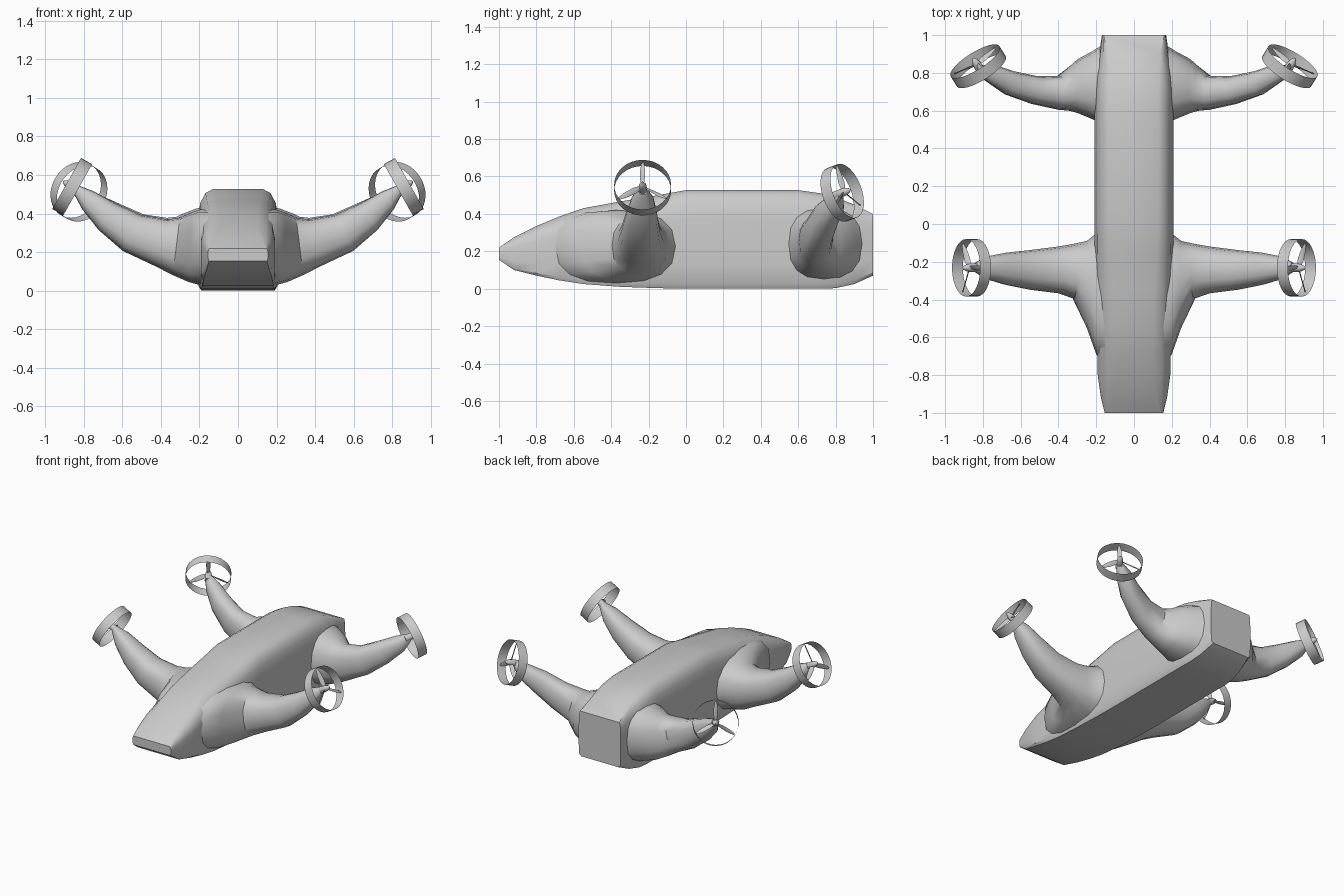
import bpy, bmesh
from math import sin, cos, pi, radians, copysign
from mathutils import Vector, Matrix

if "Cube" in bpy.data.objects:
    bpy.data.objects.remove(bpy.data.objects["Cube"])


def finish(name, bm, mirror=False, angle=35):
    bmesh.ops.recalc_face_normals(bm, faces=bm.faces)
    me = bpy.data.meshes.new(name)
    bm.to_mesh(me)
    bm.free()
    me.shade_smooth()
    me.set_sharp_from_angle(angle=radians(angle))
    ob = bpy.data.objects.new(name, me)
    bpy.context.collection.objects.link(ob)
    if mirror:
        ob.modifiers.new("mirror", 'MIRROR').use_mirror_merge = False
    return ob


def loft(bm, rings):
    """Skin a list of equal-length point rings and cap both ends."""
    vs = [[bm.verts.new(p) for p in r] for r in rings]
    n = len(vs[0])
    for a, b in zip(vs, vs[1:]):
        for i in range(n):
            j = (i + 1) % n
            bm.faces.new((a[i], a[j], b[j], b[i]))
    bm.faces.new(vs[0])
    bm.faces.new(vs[-1])


# Fuselage: y, half width, flat top half width, bottom half width, bottom z, top z
stations = [
    (-1.00, .155, .145, .15, .155, .22), (-.92, .175, .12, .165, .10, .275),
    (-.80, .192, .10, .175, .07, .335), (-.68, .192, .10, .18, .045, .385),
    (-.55, .195, .105, .185, .025, .43), (-.35, .205, .11, .19, .01, .467),
    (-.15, .208, .12, .19, .003, .50), (0, .208, .13, .19, 0, .527),
    (.60, .208, .13, .19, 0, .527), (.72, .208, .13, .19, 0, .51),
    (.80, .203, .13, .185, .003, .488), (.90, .185, .14, .17, .025, .45),
    (1.00, .17, .16, .15, .07, .40)]
rings = []
for y, w, wt, wb, z0, z1 in stations:
    h = z1 - z0
    half = [(wb, z0), (w - .003, z0 + .05 * h), (w, z0 + .25 * h), (w, z0 + .70 * h),
            (w - .15 * (w - wt), z0 + .86 * h), (w - .5 * (w - wt), z0 + .96 * h), (wt, z1)]
    rings.append([Vector((x, y, z)) for x, z in half] +
                 [Vector((-x, y, z)) for x, z in reversed(half)])
bm = bmesh.new()
loft(bm, rings)
finish("fuselage", bm)


def arm(name, sections):
    """Sections: centre x, y, z, half width, half height, tilt, yaw."""
    rings = []
    for x, y, z, hw, hh, tilt, yaw in sections:
        t, k = radians(tilt), radians(yaw)
        u = Vector((-sin(k), cos(k), 0))
        v = Vector((cos(t) * cos(k), cos(t) * sin(k), sin(t))).cross(u)
        ring = []
        for i in range(16):
            a = 2 * pi * i / 16
            c, s = (copysign(abs(f) ** .8, f) for f in (cos(a), sin(a)))
            ring.append(Vector((x, y, z)) + u * hw * c + v * hh * s)
        rings.append(ring)
    bm = bmesh.new()
    loft(bm, rings)
    finish(name, bm, True)


# Front arms with the leading strake flare at the root
arm("front_arm", [
    (.15, -.38, .22, .36, .20, 0, 0), (.20, -.37, .225, .32, .195, 0, 0),
    (.25, -.32, .225, .23, .18, 2, 0), (.32, -.25, .23, .145, .15, 7, 0),
    (.40, -.243, .25, .124, .125, 16, 0), (.55, -.243, .30, .105, .105, 27, 0),
    (.68, -.237, .385, .085, .082, 32, 0), (.78, -.232, .47, .06, .055, 31, 0),
    (.84, -.23, .525, .024, .024, 29, 0)])
# Rear arms swept backwards
arm("rear_arm", [
    (.15, .74, .24, .22, .20, 0, 0), (.22, .735, .24, .18, .185, 0, 0),
    (.30, .73, .24, .142, .16, 5, 0), (.345, .715, .245, .115, .14, 10, 0),
    (.40, .695, .26, .09, .122, 15, 2), (.53, .71, .305, .075, .10, 25, 12),
    (.66, .748, .385, .066, .08, 29, 24), (.76, .80, .455, .05, .055, 26, 38),
    (.815, .825, .505, .024, .024, 20, 50)])


def rotor(prefix, centre, axis):
    frame = Matrix.Translation(centre) @ Vector(axis).to_track_quat('Z', 'Y').to_matrix().to_4x4()

    # Thin duct ring
    bm = bmesh.new()
    lo, hi = ([bm.verts.new((.152 * cos(2 * pi * i / 32), .152 * sin(2 * pi * i / 32), z))
               for i in range(32)] for z in (-.033, .033))
    for i in range(32):
        j = (i + 1) % 32
        bm.faces.new((lo[i], lo[j], hi[j], hi[i]))
    bm.transform(frame)
    finish(prefix + "_duct", bm, True)

    # Pointed spinner
    bm = bmesh.new()
    loft(bm, [[Vector((r * cos(2 * pi * i / 12), r * sin(2 * pi * i / 12), z)) for i in range(12)]
              for r, z in ((.022, -.05), (.023, .0), (.02, .025), (.012, .045), (.002, .055))])
    bm.transform(frame)
    finish(prefix + "_spinner", bm, True)

    # Three twisted blades
    bm = bmesh.new()
    for k in range(3):
        spin = Matrix.Rotation(2 * pi * k / 3, 4, 'Z')
        blade = []
        for r, chord, twist in ((.01, .010, 50), (.05, .017, 40), (.10, .015, 28), (.145, .007, 20)):
            c, s = cos(radians(twist)), sin(radians(twist))
            blade.append([spin @ Vector((p * c - q * s, r, p * s + q * c + .012))
                          for p, q in ((-chord, 0), (0, -.003), (chord, 0), (0, .003))])
        loft(bm, blade)
    bm.transform(frame)
    finish(prefix + "_propeller", bm, True)


rotor("front", (.86, -.232, .54), (.87, 0, .49))
rotor("rear", (.825, .835, .513), (.5, .8, .3))
